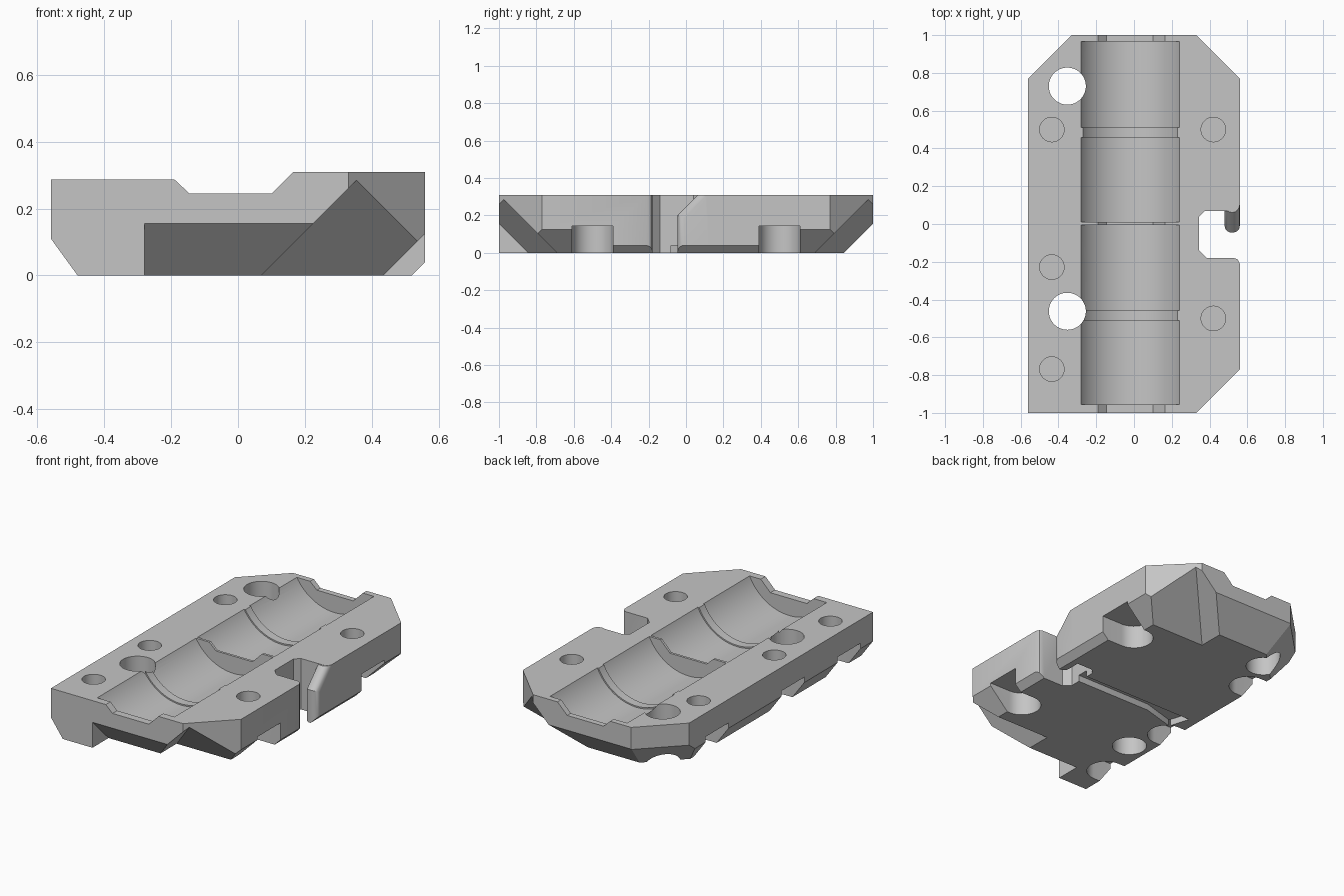
import bpy, bmesh, math
from mathutils import Vector, Matrix

if "Cube" in bpy.data.objects:
    bpy.data.objects.remove(bpy.data.objects["Cube"], do_unlink=True)

grey = bpy.data.materials.new("plain_grey")
grey.use_nodes = True
colour = (0.56, 0.56, 0.56, 1)
grey.diffuse_color = colour
grey.node_tree.nodes["Principled BSDF"].inputs["Base Color"].default_value = colour


def to_object(name, bm):
    bmesh.ops.recalc_face_normals(bm, faces=bm.faces)
    mesh = bpy.data.meshes.new(name)
    bm.to_mesh(mesh)
    bm.free()
    mesh.materials.append(grey)
    ob = bpy.data.objects.new(name, mesh)
    bpy.context.collection.objects.link(ob)
    return ob


def prism_mesh(profile, axis, lo, hi):
    """Extrude a 2D profile along an axis."""
    place = {"x": lambda a, b, t: (t, a, b),
             "y": lambda a, b, t: (a, t, b),
             "z": lambda a, b, t: (a, b, t)}[axis]
    bm = bmesh.new()
    face = bm.faces.new([bm.verts.new(place(a, b, lo)) for a, b in profile])
    moved = bmesh.ops.extrude_face_region(bm, geom=[face])["geom"]
    shift = Vector(place(0, 0, hi - lo))
    bmesh.ops.translate(bm, vec=shift,
                        verts=[v for v in moved if isinstance(v, bmesh.types.BMVert)])
    return bm


def circle(a, b, r, n=64):
    return [(a + r * math.cos(i * math.tau / n), b + r * math.sin(i * math.tau / n))
            for i in range(n)]


# Main block from its plan outline
body = to_object("clamp_body", prism_mesh(
    [(-0.56, -1), (0.33, -1), (0.56, -0.77), (0.56, 0.77),
     (0.33, 1), (-0.33, 1), (-0.56, 0.77)], "z", 0, 0.31))


def combine(bm, operation="DIFFERENCE"):
    tool = to_object("cutter", bm)
    tool.hide_render = True
    mod = body.modifiers.new("shape", "BOOLEAN")
    mod.operation = operation
    mod.solver = "EXACT"
    mod.object = tool
    bpy.context.view_layer.objects.active = body
    bpy.ops.object.modifier_apply(modifier=mod.name)
    bpy.data.objects.remove(tool, do_unlink=True)


def cut(profile, axis, lo, hi):
    combine(prism_mesh(profile, axis, lo, hi))


# Lower left deck and the saddle running along the block
cut([(-0.7, 0.287), (-0.19, 0.287), (-0.145, 0.245), (0.10, 0.245),
     (0.165, 0.31), (0.2, 0.4), (-0.7, 0.4)], "y", -1.2, 1.2)

# Side notch
cut([(0.345, -0.14), (0.385, -0.18), (0.53, -0.18), (0.55, -0.188), (0.56, -0.21),
     (0.7, -0.21), (0.7, 0.1), (0.56, 0.1), (0.55, 0.078), (0.53, 0.07),
     (0.375, 0.07), (0.345, 0.04)], "z", -0.1, 0.5)

# Rounded sloping tab inside the notch
tab = prism_mesh([(0.12, 0), (-0.045, 0), (-0.045, 0.2), (0.062, 0.308), (0.12, 0.308)],
                 "x", 0.48, 0.56)
tab_edges = [e for e in tab.edges
             if abs(e.verts[0].co.x - e.verts[1].co.x) < 0.001
             and all(v.co.y < 0.08 for v in e.verts)]
bmesh.ops.bevel(tab, geom=tab_edges, offset=0.035, segments=5, profile=0.5,
                affect="EDGES")
combine(tab, "UNION")

# Two shallow bearing beds, each with a slightly raised middle band
AXIS = (-0.0255, 0.433)
RADIUS = 0.293
for start, band_start, band_end, end in ((-0.955, -0.51, -0.457, -0.005),
                                         (0.01, 0.457, 0.51, 0.965)):
    cut(circle(*AXIS, RADIUS - 0.008, 96), "y", start + 0.01, end - 0.01)
    cut(circle(*AXIS, RADIUS, 96), "y", start, band_start)
    cut(circle(*AXIS, RADIUS, 96), "y", band_end, end)

# Underside chamfers on the ends
cut([(-0.695, -0.15), (-1.2, -0.15), (-1.2, 0.355)], "x", -0.28, 0.9)
cut([(0.695, -0.15), (1.2, -0.15), (1.2, 0.355)], "x", -0.9, 0.9)

# Pyramid cuts below both right corners
for side in (-1, 1):
    bm = bmesh.new()
    for x, y, z in ((-0.03, 0.59, -0.1), (0.67, 0.59, -0.1), (0.67, 1.29, -0.1),
                    (-0.03, 1.29, -0.1), (0.67, 1.29, 0.6)):
        bm.verts.new((x, side * y, z))
    bmesh.ops.convex_hull(bm, input=bm.verts)
    combine(bm)

# Sloping cut below the rear left corner
bm = prism_mesh([(0.7, -0.1), (1.3, -0.1), (1.3, 0.53)], "x", -0.8, 0.8)
bmesh.ops.rotate(bm, verts=bm.verts, matrix=Matrix.Rotation(math.pi / 4, 3, "Z"))
combine(bm)

# Underside chamfers on the long sides
cut([(-0.7, -0.1), (-0.407, -0.1), (-0.7, 0.303)], "y", -1.2, 1.2)
cut([(0.42, -0.1), (0.75, -0.1), (0.75, 0.23)], "y", -0.5, 0.5)
for lo, hi in ((-1.2, -0.5), (0.5, 1.2)):
    cut([(0.335, -0.1), (0.75, -0.1), (0.75, 0.315)], "y", lo, hi)

# Shallow belt channel under the middle, flared at its far end
cut([(0.36, -0.08), (0.36, -0.01), (-0.42, -0.01), (-0.38, -0.14), (-0.17, -0.08)],
    "z", -0.1, 0.04)

# Blind screw holes, with open-sided recesses below
for x, y in ((-0.435, 0.5), (-0.435, -0.228), (-0.435, -0.768),
             (0.42, 0.5), (0.42, -0.5)):
    cut(circle(x, y, 0.065, 40), "z", 0.155, 0.5)
    out = math.copysign(1, x)
    arc = [(x - out * 0.11 * math.sin(t), y + 0.11 * math.cos(t))
           for t in (i * math.pi / 24 for i in range(25))]
    cut(arc + [(out * 0.7, y - 0.11), (out * 0.7, y + 0.11)], "z", -0.1, 0.143)

# Large through holes
for y in (0.73, -0.462):
    cut(circle(-0.353, y, 0.098), "z", -0.1, 0.5)

# Smooth curved walls
bpy.ops.object.select_all(action="DESELECT")
body.select_set(True)
bpy.context.view_layer.objects.active = body
bpy.ops.object.shade_smooth_by_angle(angle=math.radians(25))
